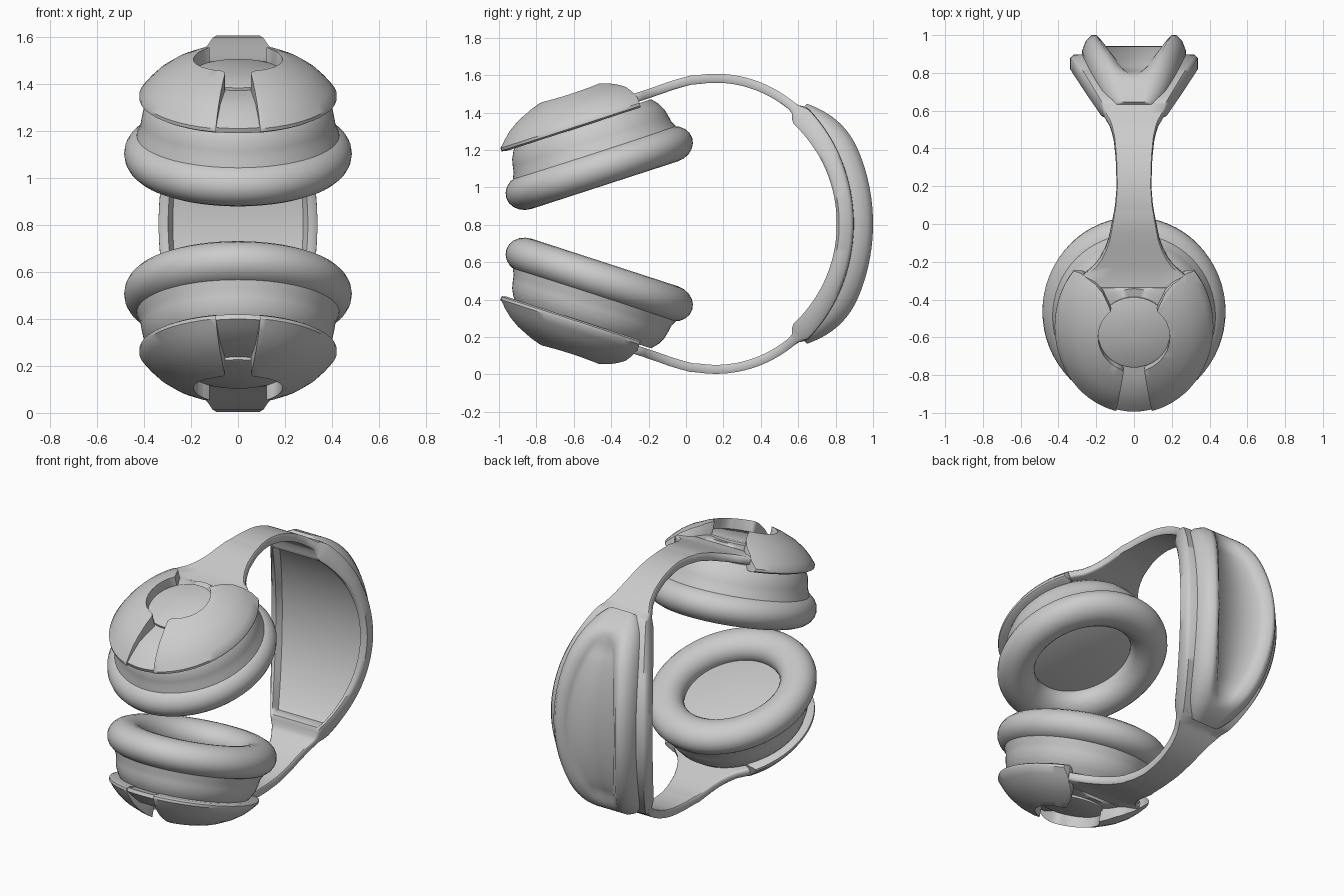
import bpy, bmesh, math
from mathutils import Matrix, Vector

if "Cube" in bpy.data.objects:
    bpy.data.objects.remove(bpy.data.objects["Cube"])

MID = 0.805                      # height of the symmetry plane
TILT = math.radians(18)
C, S = math.cos(TILT), math.sin(TILT)
# cup frame: local x, along-cup axis, outward normal; z relative to MID
CUP = Matrix(((1, 0, 0, 0), (0, C, -S, -0.465), (0, S, C, 1.107 - MID), (0, 0, 0, 1)))

grey = bpy.data.materials.new("light_grey")
grey.diffuse_color = (0.6, 0.6, 0.6, 1)
grey.use_nodes = True
grey.node_tree.nodes["Principled BSDF"].inputs["Base Color"].default_value = grey.diffuse_color


def make(name, bm, angle=40):
    bmesh.ops.recalc_face_normals(bm, faces=bm.faces)
    me = bpy.data.meshes.new(name)
    bm.to_mesh(me)
    bm.free()
    me.materials.append(grey)
    ob = bpy.data.objects.new(name, me)
    bpy.context.collection.objects.link(ob)
    ob.location.z = MID
    bpy.ops.object.select_all(action='DESELECT')
    ob.select_set(True)
    bpy.context.view_layer.objects.active = ob
    bpy.ops.object.shade_smooth_by_angle(angle=math.radians(angle))
    return ob


def mirrored(ob):
    m = ob.modifiers.new("other_side", 'MIRROR')
    m.use_axis = (False, False, True)
    m.use_mirror_merge = False
    return ob


def skin(rings, loop=False):
    """Join closed rings of points; cap the ends unless looped."""
    bm = bmesh.new()
    vs = [[bm.verts.new(p) for p in r] for r in rings]
    n = len(vs[0])
    for i in range(len(vs) if loop else len(vs) - 1):
        a, b = vs[i], vs[(i + 1) % len(vs)]
        for j in range(n):
            bm.faces.new((a[j], a[(j + 1) % n], b[(j + 1) % n], b[j]))
    if not loop:
        bm.faces.new(vs[0])
        bm.faces.new(vs[-1])
    return bm


def spun(profile, rx, ru, loop=False, n=64, umax=9):
    """Elliptical turning of (radius, height) points in the cup frame, trimmed flat at umax."""
    rings = [[CUP @ Vector((rx * r * math.cos(k * math.tau / n),
                            min(umax, ru * r * math.sin(k * math.tau / n)), h)) for k in range(n)]
             for r, h in profile]
    return skin(rings, loop)


def lerp(table, x):
    for (x0, a), (x1, b) in zip(table, table[1:]):
        if x <= x1:
            return a + (b - a) * max(0, (x - x0) / (x1 - x0))
    return table[-1][1]


def smooth(x):
    x = min(1, max(0, x))
    return x * x * (3 - 2 * x)


# ---- ear cushion
ring = [(0.392 + 0.108 * math.cos(t), -0.004 + 0.096 * math.sin(t))
        for t in (k * math.tau / 20 for k in range(20))]
mirrored(make("ear_cushion", spun(ring, 0.97, 1.045, True)))

# ---- cup body with recessed speaker floor
mirrored(make("cup_body", spun([(0.02, 0.022), (0.40, 0.022), (0.455, 0.05), (0.448, 0.085), (0.434, 0.115),
                                (0.428, 0.15), (0.42, 0.185), (0.40, 0.225), (0.37, 0.26), (0.02, 0.26)],
                               0.96, 1.02)))

# ---- floor seen through the keyhole, with the round centre button
mirrored(make("cup_core", spun([(0.05, 0.24), (0.975, 0.24), (0.98, 0.262), (0.9, 0.285), (0.72, 0.328),
                                (0.5, 0.342), (0.05, 0.342)], 0.42, 0.48, umax=0.24)))
mirrored(make("centre_button", spun([(0.01, 0.30), (0.195, 0.30), (0.195, 0.354),
                                     (0.185, 0.36), (0.01, 0.36)], 1, 1)))

# ---- domed outer shell, cut by a keyhole that opens at the back
shell = make("outer_shell", spun([(0.02, 0.236), (0.96, 0.236), (1.0, 0.245), (1.0, 0.26), (0.93, 0.296),
                                  (0.84, 0.334), (0.72, 0.370), (0.54, 0.407), (0.35, 0.435),
                                  (0.18, 0.444), (0.02, 0.446)], 0.42, 0.48))
half = [(0.10, -0.6), (0.095, -0.47), (0.055, -0.20)]
half += [(0.19 * math.sin(t), -0.19 * math.cos(t) - 0.005)
         for t in (math.radians(20 + 12 * k) for k in range(11))]
half += [(0.135, 0.17), (0.165, 0.23), (0.205, 0.27), (0.28, 0.31), (0.6, 0.325), (0.6, 0.7)]
outline = half + [(-x, u) for x, u in reversed(half)]
cutter = make("keyhole_cutter", skin([[CUP @ Vector((x, u, h)) for x, u in outline] for h in (0.1, 0.6)]))
cutter.hide_render = True
cutter.hide_viewport = True
cut = shell.modifiers.new("keyhole", 'BOOLEAN')
cut.operation = 'DIFFERENCE'
cut.solver = 'EXACT'
cut.object = cutter
bev = shell.modifiers.new("soft_edge", 'BEVEL')
bev.width = 0.008
bev.segments = 2
bev.limit_method = 'ANGLE'
bev.angle_limit = math.radians(50)
mirrored(shell)

# ---- headband: elliptical arc running into the two arms
CY, RY, RZ = 0.16, 0.69, 0.778


def arc(deg, off=0.0):
    a = math.radians(deg)
    nrm = Vector((math.cos(a) / RY, math.sin(a) / RZ)).normalized()
    return Vector((CY + RY * math.cos(a), RZ * math.sin(a))) + nrm * off


WIDTH = [(-0.45, 0.23), (-0.33, 0.27), (-0.27, 0.27), (-0.22, 0.21), (-0.16, 0.165), (-0.08, 0.135),
         (0, 0.118), (0.1, 0.1), (0.2, 0.092), (0.35, 0.097), (0.45, 0.107), (0.52, 0.125),
         (0.6, 0.17), (0.85, 0.338)]
top = [arc(a) for a in range(0, 100, 2)]
top += [Vector((y, z - MID)) for y, z in ((0.03, 1.574), (-0.03, 1.558), (-0.08, 1.543), (-0.13, 1.525),
                                          (-0.18, 1.508), (-0.22, 1.494), (-0.27, 1.478), (-0.33, 1.468),
                                          (-0.41, 1.455))]
path = [Vector((p.x, -p.y)) for p in reversed(top[1:])] + top
rings = []
for i, p in enumerate(path):
    d = (path[min(i + 1, len(path) - 1)] - path[max(i - 1, 0)]).normalized()
    nrm = Vector((d.y, -d.x))
    w = lerp(WIDTH, p.x)
    k = smooth((p.x - 0.575) / 0.045)        # 1 along the padded part
    o = 0.024 + 0.022 * k
    lip = -0.024 - k * lerp([(0.6, 0.042), (0.72, 0.034), (0.85, 0.02)], p.x)
    hollow = smooth((p.x - 0.63) / 0.03)
    floor = lip * (1 - hollow) - 0.008 * hollow
    sec = [(1, lip * 0.7), (1, o * 0.6), (0.95, o), (0.5, o + 0.005 * k)]
    sec = sec + [(-s, h) for s, h in reversed(sec)]
    inner = [(-0.95, lip), (-0.88, lip), (-0.82, floor), (-0.4, floor)]
    sec += inner + [(-s, h) for s, h in reversed(inner)]
    rings.append([(s * w, p.x + nrm.x * h, p.y + nrm.y * h) for s, h in sec])
make("headband", skin(rings), 50)

# ---- pad on the outside of the headband: a broad rim around a leaf-shaped hollow
A = 50
rings = []
for i in range(-36, 37):
    a = A * math.sin(i / 36 * math.pi / 2)
    f = max(0.0, 1 - (a / A) ** 2)
    g = max(0.0, 1 - (a / 41) ** 2)
    w = 0.10 + 0.175 * f ** 0.75
    h = 0.05 + 0.1 * smooth(f * 1.15 + 0.14) ** 0.7
    dip = h - 0.058 * smooth(g * 2.2)
    hollow = 0.006 + 0.144 * g ** 1.1        # half width of the hollow
    rim = w - hollow
    sec = [(w, 0.02), (w, h * 0.45), (w - rim * 0.15, h * 0.78), (w - rim * 0.40, h),
           (w - rim * 0.6, h), (w - rim * 0.85, h * 0.45 + dip * 0.55), (hollow, dip)]
    sec += [(-x, q) for x, q in reversed(sec)]
    rings.append([(x, *arc(a, q)) for x, q in sec])
make("headband_pad", skin(rings), 60)
